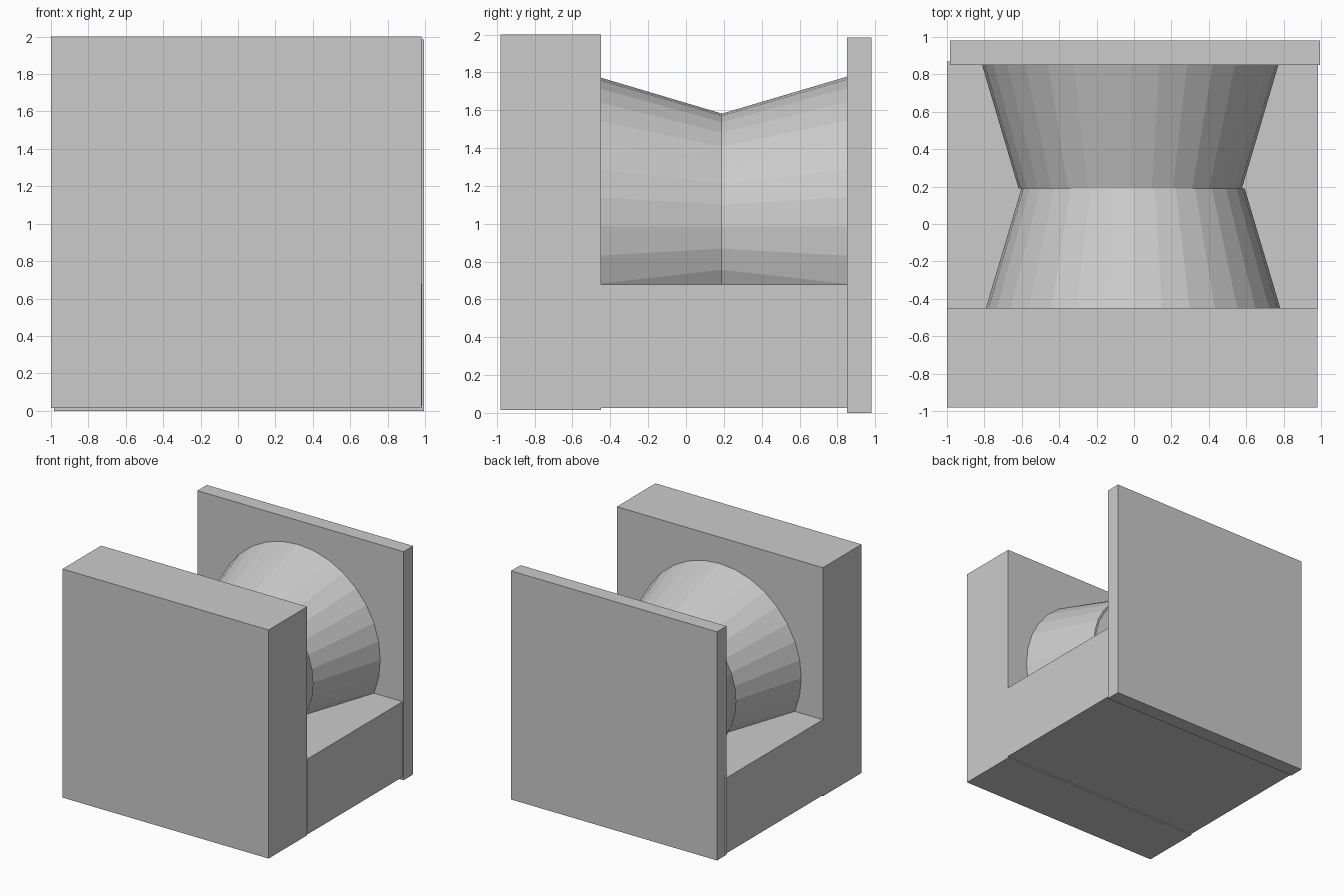
import bpy
from math import pi

if "Cube" in bpy.data.objects:
    bpy.data.objects.remove(bpy.data.objects["Cube"])


def box(name, lo, hi):
    bpy.ops.mesh.primitive_cube_add(size=1, location=[(a + b) / 2 for a, b in zip(lo, hi)])
    ob = bpy.context.object
    ob.name = name
    ob.scale = [b - a for a, b in zip(lo, hi)]
    bpy.ops.object.transform_apply(location=False, rotation=False, scale=True)


def cone(name, x, z, y_wide, y_neck, r_wide, r_neck):
    # 32-sided flat-shaded frustum lying along y
    bpy.ops.mesh.primitive_cone_add(
        vertices=32, radius1=r_wide, radius2=r_neck, depth=abs(y_neck - y_wide),
        location=(x, (y_wide + y_neck) / 2, z),
        rotation=(-pi / 2 if y_neck > y_wide else pi / 2, 0, 0))
    bpy.context.object.name = name


# Thick front wall, thin back plate and the base block between them
box("front_wall", (-1.0, -0.98, 0.015), (0.98, -0.45, 2.0))
box("back_plate", (-0.985, 0.85, 0.0), (0.995, 0.98, 1.985))
box("base_block", (-1.0, -0.45, 0.025), (0.985, 0.87, 0.68))

# Two tapered halves of the spool meeting at the neck
cone("front_cone", -0.005, 0.985, -0.45, 0.19, 0.787, 0.597)
cone("back_cone", -0.02, 0.985, 0.85, 0.19, 0.792, 0.597)
